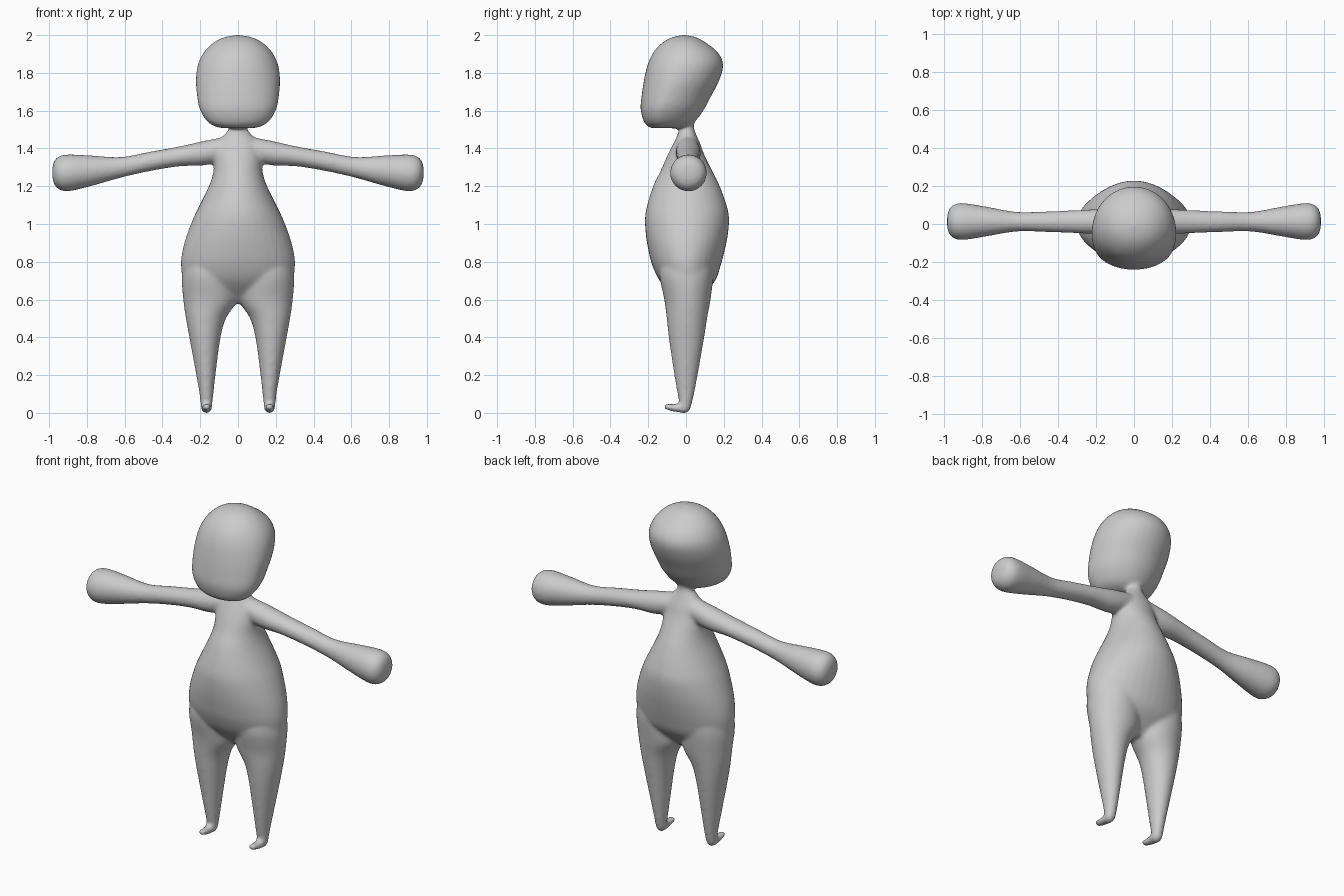
import bpy, bmesh, math

SEGMENTS = 36   # points around each cross-section
STEPS = 5       # interpolated rings between two rows


def spline(p0, p1, p2, p3, t):
    return [0.5 * (2 * b + (c - a) * t + (2 * a - 5 * b + 4 * c - d) * t * t
                   + (3 * b - a - 3 * c + d) * t ** 3)
            for a, b, c, d in zip(p0, p1, p2, p3)]


def loft(bm, rows, place):
    """Rows: (along, centre u, half width u, v low, v high[, v of widest point])."""
    rows = [r if len(r) == 6 else (*r, (r[3] + r[4]) / 2) for r in rows]
    dense = []
    for i in range(len(rows) - 1):
        quad = [rows[max(i - 1, 0)], rows[i], rows[i + 1], rows[min(i + 2, len(rows) - 1)]]
        dense += [spline(*quad, k / STEPS) for k in range(STEPS)]
    dense.append(rows[-1])
    rings = []
    for t, u, hu, lo, hi, mid in dense:
        ring = []
        for k in range(SEGMENTS):
            a = math.tau * k / SEGMENTS
            s = math.sin(a)
            v = mid + s * ((hi - mid) if s > 0 else (mid - lo))
            ring.append(bm.verts.new(place(t, u + hu * math.cos(a), v)))
        rings.append(ring)
    for a, b in zip(rings, rings[1:]):
        for k in range(SEGMENTS):
            n = (k + 1) % SEGMENTS
            bm.faces.new((a[k], a[n], b[n], b[k]))
    bm.faces.new(rings[0])
    bm.faces.new(rings[-1])


torso = [(.58, 0, .09, -.03, .05), (.62, 0, .20, -.07, .09), (.70, 0, .285, -.14, .155),
         (.785, 0, .302, -.18, .185), (.865, 0, .293, -.20, .206), (.945, 0, .27, -.213, .222),
         (1.035, 0, .235, -.217, .228), (1.11, 0, .198, -.203, .212), (1.21, 0, .15, -.17, .175),
         (1.28, 0, .13, -.135, .14), (1.36, 0, .125, -.10, .10), (1.42, 0, .112, -.07, .078),
         (1.46, 0, .085, -.05, .06), (1.5, 0, .05, -.037, .045), (1.53, 0, .042, -.032, .043),
         (1.58, 0, .05, -.03, .06)]

# Head: wide face at the front, narrowing towards the nape
head = [(1.507, 0, .06, -.17, -.04, -.12), (1.513, 0, .11, -.195, .0, -.13),
        (1.54, 0, .16, -.222, .045, -.135), (1.605, 0, .202, -.24, .095, -.12),
        (1.68, 0, .217, -.235, .135, -.09), (1.765, 0, .223, -.222, .178, -.05),
        (1.845, 0, .212, -.203, .197, -.02), (1.91, 0, .18, -.172, .168, -.01),
        (1.96, 0, .13, -.125, .105, -.01), (1.988, 0, .075, -.075, .055, -.01),
        (2.0, 0, .01, -.02, .0, -.01)]

leg = [(.85, .15, .12, -.13, .14), (.73, .15, .147, -.14, .145), (.6, .147, .143, -.115, .13),
       (.5, .17, .106, -.102, .112), (.39, .175, .081, -.09, .095), (.2, .17, .051, -.062, .062),
       (.1, .167, .037, -.045, .043), (.05, .167, .032, -.035, .031),
       (.02, .167, .027, -.03, .023), (.0, .167, .012, -.015, .008)]

foot = [(-.118, .167, .006, .029, .040), (-.108, .167, .021, .018, .049),
        (-.07, .167, .024, .007, .048), (-.03, .167, .028, .001, .051),
        (0, .167, .027, -.001, .055), (.02, .167, .012, .015, .04)]

arm = [(.05, .008, .06, 1.34, 1.465), (.175, .012, .066, 1.311, 1.441), (.31, .012, .06, 1.305, 1.411),
       (.465, .012, .054, 1.28, 1.383), (.62, .012, .052, 1.245, 1.355), (.78, .013, .079, 1.2, 1.363),
       (.9, .013, .097, 1.173, 1.368), (.95, .013, .087, 1.185, 1.357),
       (.976, .013, .056, 1.216, 1.327), (.984, .013, .008, 1.265, 1.28)]

bm = bmesh.new()
upright = lambda t, u, v: (u, v, t)
loft(bm, torso, upright)
loft(bm, head, upright)
for side in (-1, 1):
    loft(bm, leg, lambda t, u, v: (side * u, v, t))
    loft(bm, foot, lambda t, u, v: (side * u, t, v))
    loft(bm, arm, lambda t, u, v: (side * t, u, v))
bmesh.ops.recalc_face_normals(bm, faces=bm.faces)

mesh = bpy.data.meshes.new("body")
bm.to_mesh(mesh)
bm.free()
body = bpy.data.objects.new("body", mesh)
bpy.context.collection.objects.link(body)

grey = bpy.data.materials.new("plain grey")
grey.diffuse_color = (.6, .6, .6, 1)
mesh.materials.append(grey)

# Fuse the parts into one soft skin
fuse = body.modifiers.new("fuse", 'REMESH')
fuse.mode = 'VOXEL'
fuse.voxel_size = 0.01
fuse.use_smooth_shade = True
soften = body.modifiers.new("soften", 'SMOOTH')
soften.factor = 0.5
soften.iterations = 9
